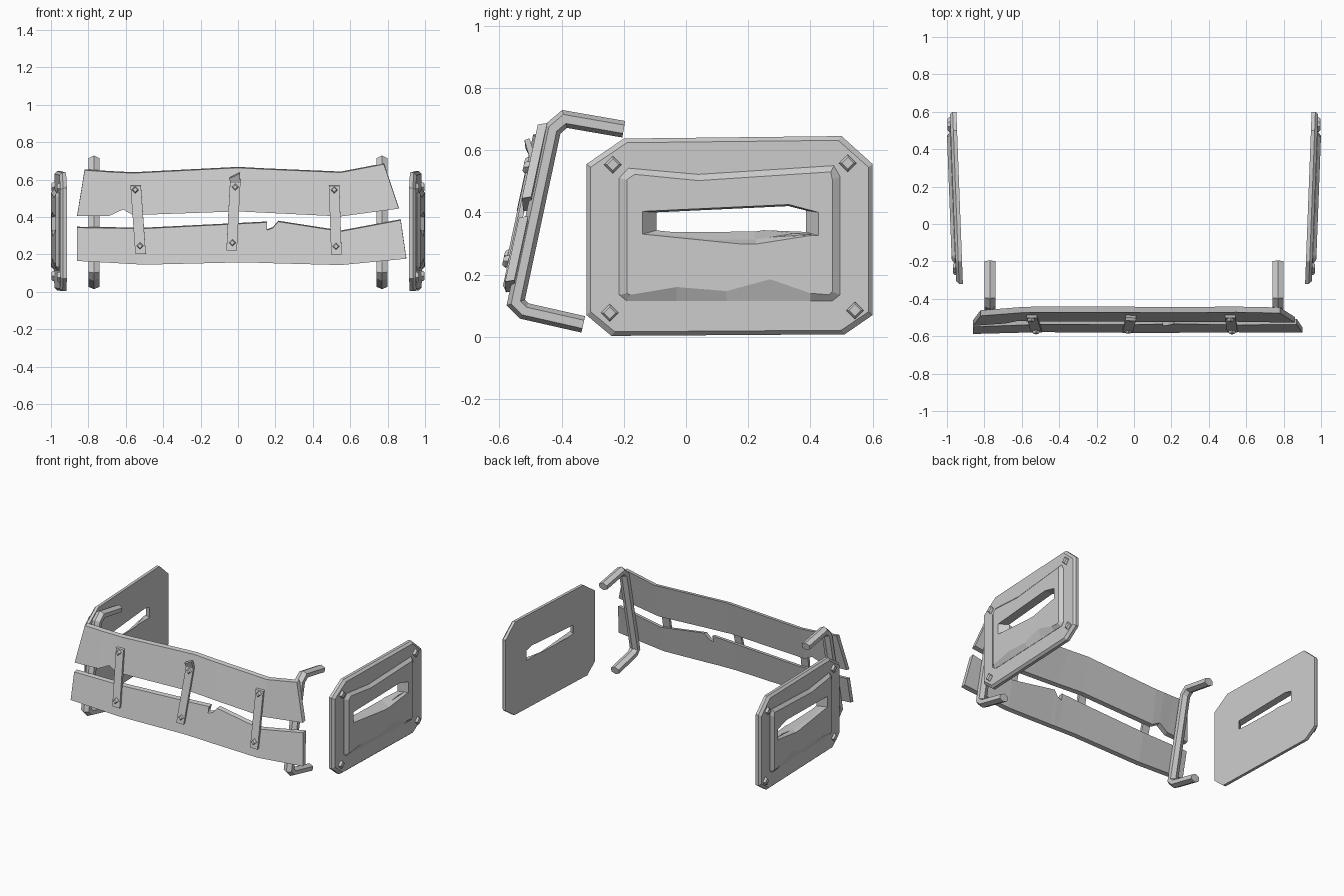
import bpy, bmesh
from math import cos, sin, pi
from mathutils import Vector

if "Cube" in bpy.data.objects:
    bpy.data.objects.remove(bpy.data.objects["Cube"])


def loft(name, groups, mirror=False):
    """Each group is a list of equal-length rings, skinned and capped."""
    bm = bmesh.new()
    for rings in groups:
        vs = [[bm.verts.new(p) for p in r] for r in rings]
        n = len(rings[0])
        for a, b in zip(vs, vs[1:]):
            for i in range(n):
                j = (i + 1) % n
                bm.faces.new((a[i], a[j], b[j], b[i]))
        bm.faces.new(vs[0][::-1])
        bm.faces.new(vs[-1])
    bmesh.ops.recalc_face_normals(bm, faces=bm.faces)
    me = bpy.data.meshes.new(name)
    bm.to_mesh(me)
    bm.free()
    ob = bpy.data.objects.new(name, me)
    bpy.context.collection.objects.link(ob)
    if mirror:
        ob.modifiers.new("mirror", 'MIRROR')
    return ob


# --- side plates (slightly toed in, mirrored) ---
def side(outline, d):
    return [(0.927 + 0.038 * y + d, y, z) for y, z in outline]


def inset(outline, k):
    return [(y + (0.14 - y) * k, z + (0.32 - z) * k * 1.4) for y, z in outline]


octagon = [(-.32, .07), (-.24, .003), (.51, .008), (.6, .07),
           (.6, .555), (.5, .645), (-.2, .637), (-.32, .555)]
panel_base = [(-.215, .135), (-.19, .115), (-.03, .115), (.13, .115), (.27, .115),
              (.4, .115), (.47, .115), (.495, .135), (.495, .515), (.475, .55),
              (.04, .522), (-.185, .542), (-.215, .51)]
panel_face = [(-.19, .14), (-.18, .135), (-.03, .16), (.13, .147), (.27, .185),
              (.4, .14), (.46, .135), (.47, .145), (.47, .505), (.465, .53),
              (.04, .502), (-.165, .522), (-.19, .505)]
slot_outer = [(-.14, .33), (.225, .298), (.425, .325), (.425, .4), (.33, .425), (-.14, .403)]
slot_inner = [(-.095, .342), (.22, .338), (.385, .337), (.385, .406), (.33, .42), (-.095, .4)]

plate = loft("side_plate", [[side(octagon, 0), side(octagon, .02),
                             side(inset(octagon, .03), .035)]])
panel = loft("raised_panel", [[side(panel_base, .028), side(panel_base, .037),
                               side(panel_face, .055)]])


def grow(k):
    return [(b[0] + (a[0] - b[0]) * k, b[1] + (a[1] - b[1]) * k)
            for a, b in zip(slot_outer, slot_inner)]


# slot cut through plate and panel
cutter = loft("slot_cutter", [[side(grow(-.2), -.011), side(grow(1.2), .066)]])
cutter.hide_render = True
for ob in (plate, panel):
    m = ob.modifiers.new("slot", 'BOOLEAN')
    m.operation, m.solver, m.object = 'DIFFERENCE', 'EXACT', cutter
    bpy.context.view_layer.objects.active = ob
    bpy.ops.object.modifier_apply(modifier="slot")
    ob.modifiers.new("mirror", 'MIRROR')
bpy.data.objects.remove(cutter)


# plate corner bolts
def diamond(y, z, r):
    return [(y - r, z), (y, z - r), (y + r, z), (y, z + r)]


loft("plate_bolts", [[side(diamond(y, z, .029), .03), side(diamond(y, z, .027), .042),
                      side(diamond(y, z, .019), .05)]
                     for y, z in ((-.235, .553), (.52, .558), (-.245, .077), (.543, .085))], True)

# --- hexagonal bent brackets ---
path = [Vector(p) for p in ((-.2, .667), (-.39, .7), (-.428, .668),
                            (-.547, .11), (-.52, .083), (-.33, .04))]
rings = []
for i, p in enumerate(path):
    a = (p - path[i - 1]).normalized() if i else None
    b = (path[i + 1] - p).normalized() if i < len(path) - 1 else None
    t = ((a or b) + (b or a)).normalized()
    nrm = Vector((-t.y, t.x)) / t.dot(a or b)
    ring = []
    for k in range(6):
        q = p + nrm * .027 * cos(k * pi / 3)
        ring.append((.77 + .034 * sin(k * pi / 3), q.x, q.y))
    rings.append(ring)
loft("bracket", [rings], True)


# --- leaning broken planks ---
def lean(z):
    return -.437 + .216 * (z - .665)


def plank(name, columns):
    loft(name, [[[(xb, lean(zb) + b, zb), (xb, lean(zb) + b - .03, zb - .005),
                  (xt, lean(zt) + b - .03, zt - .005), (xt, lean(zt) + b, zt)]
                 for xb, zb, xt, zt, b in columns]])


plank("upper_plank", [(-.86, .41, -.82, .655, -.022), (-.69, .41, -.69, .646, -.01),
                      (-.615, .445, -.615, .642, -.003), (-.56, .415, -.55, .64, 0),
                      (0, .435, 0, .668, -.006), (.2, .425, .15, .66, -.006),
                      (.55, .408, .55, .643, 0), (.86, .45, .78, .687, -.014)])
plank("lower_plank", [(-.86, .17, -.86, .348, -.014), (-.5, .15, -.5, .343, 0),
                      (0, .162, 0, .368, -.006), (.13, .16, .155, .376, -.006),
                      (.15, .159, .135, .328, -.006), (.18, .158, .185, .345, -.005),
                      (.21, .157, .215, .38, -.005), (.55, .148, .55, .328, 0),
                      (.9, .182, .87, .388, -.01)])


# --- straps: centre line of (x, z, outward bend) ---
def strap(pts, w=.028):
    return [[(x - w, lean(z) - .026 - o, z), (x + w, lean(z) - .026 - o, z),
             (x + w, lean(z) - .044 - o, z - .004), (x - w, lean(z) - .044 - o, z - .004)]
            for x, z, o in pts]


peeled = strap([(-.034, .225, .006), (-.015, .585, .006)])
peeled += [[(x, lean(z) - d, z) for x, z, d in
            ((-.045, .612, .05), (.01, .638, .06), (.01, .632, .075), (-.045, .606, .066))]]
loft("straps", [strap([(-.521, .206, 0), (-.547, .57, 0)]), peeled,
                strap([(.526, .203, 0), (.514, .57, 0)])])


# strap bolts
def front(x, z, r, d):
    return [(x + u * r, lean(z + v * r) - d, z + v * r)
            for u, v in ((-1, 0), (0, -1), (1, 0), (0, 1))]


loft("strap_bolts", [[front(x, z, .019, .04), front(x, z, .018, .053), front(x, z, .012, .06)]
                     for x, z in ((-.55, .545), (-.524, .245), (-.015, .56),
                                  (-.03, .262), (.515, .545), (.524, .243))])
